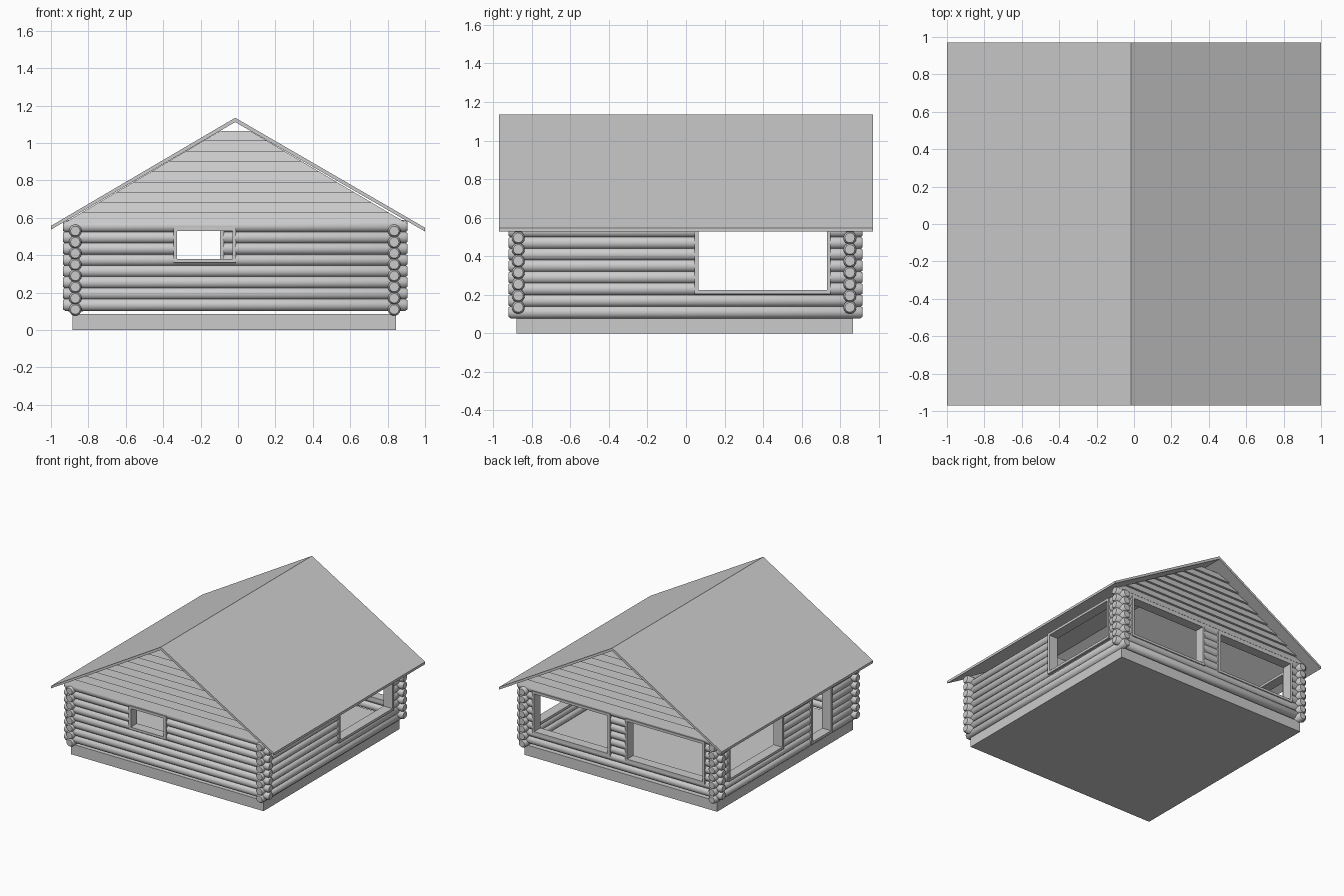
import bpy, bmesh, math
from mathutils import Vector

if "Cube" in bpy.data.objects:
    bpy.data.objects.remove(bpy.data.objects["Cube"])

grey = bpy.data.materials.new("plain grey")
grey.use_nodes = True
grey.diffuse_color = (0.6, 0.6, 0.6, 1)
grey.node_tree.nodes["Principled BSDF"].inputs["Base Color"].default_value = (0.6, 0.6, 0.6, 1)

RIDGE_X = -0.015
LOG_R, LOG_STEP, SIDES = 0.034, 0.06, 14
FRAME_W = 0.02


def finish(bm, name, smooth=False):
    bmesh.ops.recalc_face_normals(bm, faces=bm.faces)
    mesh = bpy.data.meshes.new(name)
    bm.to_mesh(mesh)
    bm.free()
    mesh.materials.append(grey)
    obj = bpy.data.objects.new(name, mesh)
    bpy.context.collection.objects.link(obj)
    if smooth:
        bpy.ops.object.select_all(action='DESELECT')
        obj.select_set(True)
        bpy.context.view_layer.objects.active = obj
        bpy.ops.object.shade_smooth_by_angle(angle=math.radians(50))
    return obj


def prism(bm, near, far):
    """Solid between two matching loops of points."""
    a = [bm.verts.new(p) for p in near]
    b = [bm.verts.new(p) for p in far]
    bm.faces.new(a)
    bm.faces.new(b[::-1])
    for i in range(len(a)):
        j = (i + 1) % len(a)
        bm.faces.new((a[i], b[i], b[j], a[j]))


def box(bm, lo, hi):
    def loop(z):
        return [(lo[0], lo[1], z), (hi[0], lo[1], z), (hi[0], hi[1], z), (lo[0], hi[1], z)]
    prism(bm, loop(lo[2]), loop(hi[2]))


def place(axis, along, across, z):
    return (along, across, z) if axis == 'x' else (across, along, z)


def log(bm, axis, start, end, across, z, round_start, round_end, keep=None):
    """Log with eased outer ends; keep=(height, side) trims it flat."""
    tmp = bmesh.new()
    rings = [(start, 0.75 if round_start else 1), (end, 0.75 if round_end else 1)]
    if round_start:
        rings.insert(1, (start + 0.012, 1))
    if round_end:
        rings.insert(-1, (end - 0.012, 1))
    loops = []
    for t, s in rings:
        loop = []
        for k in range(SIDES):
            a = 2 * math.pi * k / SIDES
            loop.append(tmp.verts.new(place(axis, t, across + LOG_R * s * math.cos(a),
                                            z + LOG_R * s * math.sin(a))))
        loops.append(loop)
    for p, q in zip(loops, loops[1:]):
        for k in range(SIDES):
            n = (k + 1) % SIDES
            tmp.faces.new((p[k], q[k], q[n], p[n]))
    tmp.faces.new(loops[0])
    tmp.faces.new(loops[-1][::-1])
    if keep:
        height, side = keep
        bmesh.ops.bisect_plane(tmp, geom=tmp.verts[:] + tmp.edges[:] + tmp.faces[:],
                               plane_co=(0, 0, height), plane_no=(0, 0, 1),
                               clear_outer=side == 'below', clear_inner=side == 'above')
        bmesh.ops.holes_fill(tmp, edges=[e for e in tmp.edges if e.is_boundary])
    piece = bpy.data.meshes.new("piece")
    tmp.to_mesh(piece)
    tmp.free()
    bm.from_mesh(piece)
    bpy.data.meshes.remove(piece)


def wall(name, axis, lo, hi, across, first_z, openings):
    bm = bmesh.new()
    for k in range(8):
        z = first_z + k * LOG_STEP
        cuts = sorted(o for o in openings if o[2] < z + LOG_R and o[3] > z - LOG_R)
        at = lo
        for a, b, z0, z1 in cuts:
            log(bm, axis, at, a, across, z, at == lo, False)
            if z - LOG_R < z0:
                log(bm, axis, a, b, across, z, False, False, (z0, 'below'))
            if z + LOG_R > z1:
                log(bm, axis, a, b, across, z, False, False, (z1, 'above'))
            at = b
        log(bm, axis, at, hi, across, z, at == lo, True)
    finish(bm, name + "_logs", True)
    # Frames lining each opening
    d = 0.04
    for n, (a, b, z0, z1) in enumerate(openings):
        bm = bmesh.new()
        bars = [(a, a + FRAME_W, z0, z1), (b - FRAME_W, b, z0, z1),
                (a, b, z0, z0 + FRAME_W), (a, b, z1 - FRAME_W, z1)]
        for s, e, low, high in bars:
            box(bm, place(axis, s, across - d, low), place(axis, e, across + d, high))
        finish(bm, f"{name}_frame_{n + 1}")


# Foundation slab
bm = bmesh.new()
box(bm, (-0.885, -0.88, 0), (0.845, 0.865, 0.085))
finish(bm, "foundation")

# Log walls with their openings: start, end, bottom, top
big = (0.045, 0.75, 0.205, 0.55)
door = (-0.58, -0.31, 0.1, 0.55)
wall("front_wall", 'x', -0.935, 0.905, -0.87, 0.135, [(-0.345, -0.01, 0.36, 0.55)])
wall("back_wall", 'x', -0.935, 0.905, 0.85, 0.135,
     [(-0.79, -0.075, 0.205, 0.55), (0.06, 0.76, 0.205, 0.55)])
wall("left_wall", 'y', -0.92, 0.915, 0.835, 0.11, [big])
wall("right_wall", 'y', -0.92, 0.915, -0.87, 0.11, [door, big])

# Gables of overlapping boards, cut to the roof slope
BOARDS, GABLE_Z, GABLE_TOP = 9, 0.57, 1.065
for name, y, out in (("front_gable", -0.87, -1), ("back_gable", 0.85, 1)):
    bm = bmesh.new()
    h = (GABLE_TOP - GABLE_Z) / BOARDS
    for k in range(BOARDS):
        z0 = GABLE_Z + k * h
        loops = []
        for side in (-1, 1):
            pts = []
            for off, z in ((-0.01, z0), (0.032, z0), (0.014, z0 + h), (-0.01, z0 + h)):
                pts.append((RIDGE_X + side * (1.112 - z) / 0.59, y + out * off, z))
            loops.append(pts)
        prism(bm, *loops)
    finish(bm, name)

# Two thin roof slabs meeting at the ridge
for name, eave_x, eave_z in (("roof_right", -1, 0.557), ("roof_left", 1, 0.547)):
    bm = bmesh.new()
    section = [(RIDGE_X, 1.135), (eave_x, eave_z), (eave_x, eave_z - 0.02), (RIDGE_X, 1.112)]
    prism(bm, [(x, -0.97, z) for x, z in section], [(x, 0.97, z) for x, z in section])
    finish(bm, name)
